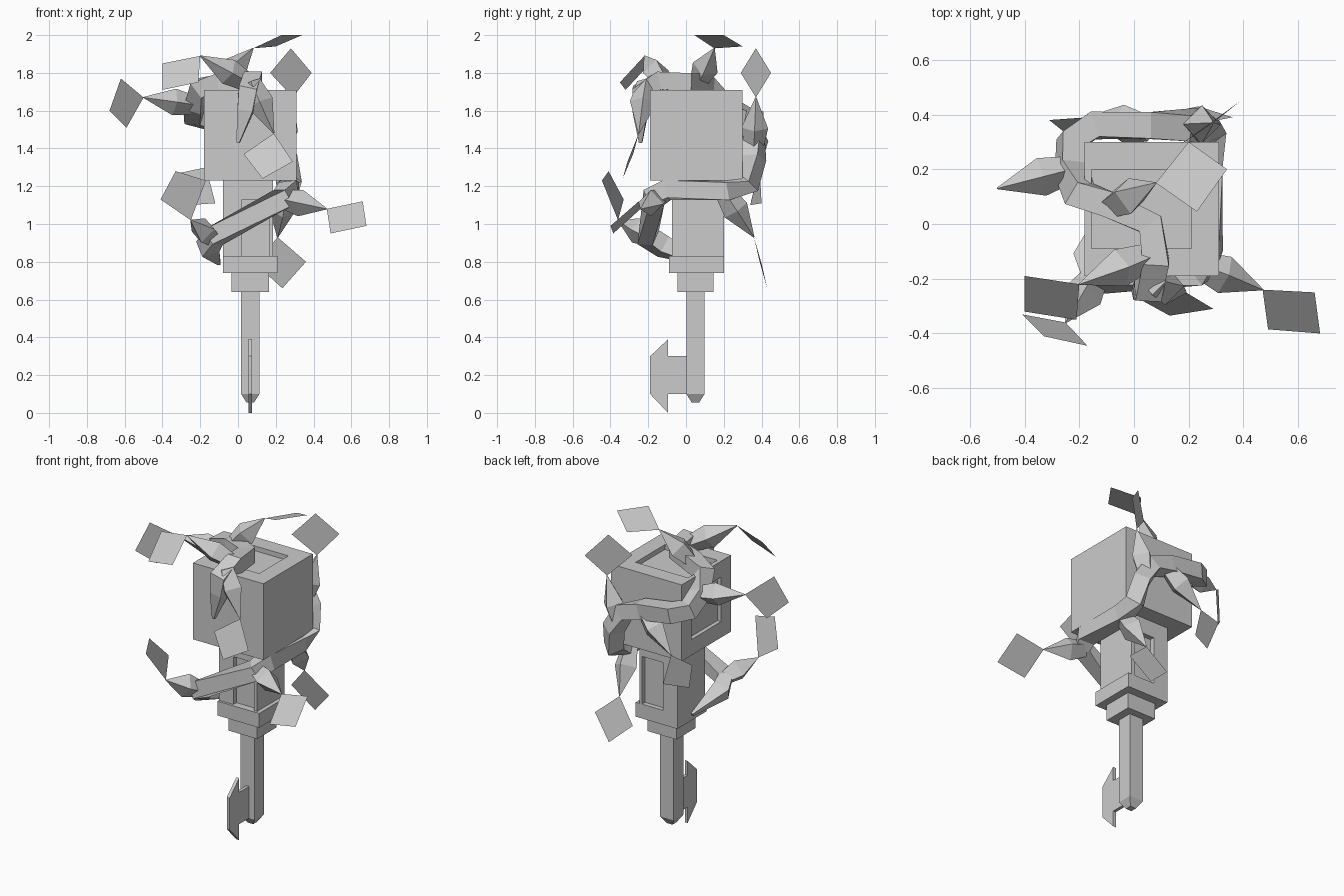
import bpy, bmesh
from mathutils import Vector

cube = bpy.data.objects.get("Cube")
if cube:
    bpy.data.objects.remove(cube, do_unlink=True)

# One plain stone colour for everything
stone = bpy.data.materials.new("stone_grey")
stone.use_nodes = True
stone.diffuse_color = (0.6, 0.6, 0.6, 1)
stone.node_tree.nodes["Principled BSDF"].inputs["Base Color"].default_value = (0.6, 0.6, 0.6, 1)

AXIS = Vector((0.065, 0.055, 0))


def finish(name, bm):
    bmesh.ops.recalc_face_normals(bm, faces=bm.faces)
    mesh = bpy.data.meshes.new(name)
    bm.to_mesh(mesh)
    bm.free()
    mesh.materials.append(stone)
    ob = bpy.data.objects.new(name, mesh)
    bpy.context.scene.collection.objects.link(ob)
    return ob


def box(name, lo, hi):
    bm = bmesh.new()
    bmesh.ops.create_cube(bm, size=1)
    for v in bm.verts:
        v.co = [lo[i] if v.co[i] < 0 else hi[i] for i in range(3)]
    return finish(name, bm)


def carve(ob, lo, hi):
    """Sink a rectangular panel into a block."""
    cutter = box("cutter", lo, hi)
    cutter.hide_render = True
    mod = ob.modifiers.new("panel", 'BOOLEAN')
    mod.operation = 'DIFFERENCE'
    mod.solver = 'EXACT'
    mod.object = cutter
    bpy.context.view_layer.objects.active = ob
    bpy.ops.object.modifier_apply(modifier=mod.name)
    bpy.data.objects.remove(cutter, do_unlink=True)


def loft(name, rings):
    """Skin a row of equal rings and cap both ends."""
    bm = bmesh.new()
    rows = [[bm.verts.new(p) for p in ring] for ring in rings]
    n = len(rows[0])
    for a, b in zip(rows, rows[1:]):
        for i in range(n):
            j = (i + 1) % n
            bm.faces.new((a[i], a[j], b[j], b[i]))
    bm.faces.new(rows[0])
    bm.faces.new(rows[-1])
    return finish(name, bm)


def square(p, tangent, ref, r):
    side = tangent.cross(ref).normalized()
    out = side.cross(tangent).normalized()
    return [p + (side * a + out * b) * r for a, b in ((1, 1), (-1, 1), (-1, -1), (1, -1))]


# Key head with panels sunk into the top and one side
head = box("key_head", (-0.18, -0.19, 1.23), (0.31, 0.30, 1.71))
carve(head, (-0.155, -0.09, 1.68), (0.21, 0.20, 1.8))
carve(head, (-0.3, -0.09, 1.33), (-0.155, 0.20, 1.61))

# Neck with front and back panels
neck = box("neck", (-0.08, -0.075, 0.74), (0.185, 0.2, 1.23))
carve(neck, (0.02, -0.2, 0.83), (0.165, -0.045, 1.13))
carve(neck, (0.02, 0.17, 0.83), (0.165, 0.3, 1.13))

# Stepped collars and the rod with a tapered tip
box("upper_collar", (-0.08, -0.09, 0.74), (0.21, 0.2, 0.83))
box("lower_collar", (-0.035, -0.045, 0.64), (0.165, 0.145, 0.74))
loft("rod", [square(Vector((0.065, 0.05, z)), Vector((0, 0, 1)), Vector((0, 1, 0)), r)
             for z, r in ((0.64, 0.048), (0.1, 0.048), (0.055, 0.02))])

# Key bit: flat arrow-shaped plate
bit = [(0.01, 0.3), (-0.095, 0.3), (-0.095, 0.39), (-0.19, 0.3),
       (-0.19, 0.1), (-0.095, 0), (-0.095, 0.1), (0.01, 0.1)]
loft("key_bit", [[(x, y, z) for y, z in bit] for x in (0.055, 0.075)])

# Vine winding over the head, round the back and across the neck
path = [Vector(p) for p in (
    (0, -.24, 1.43), (.04, -.24, 1.6), (.05, -.24, 1.7), (.08, -.14, 1.76),
    (.06, 0, 1.75), (-.09, .07, 1.75), (-.2, .11, 1.72), (-.23, .2, 1.63),
    (-.23, .3, 1.57), (-.15, .36, 1.55), (.05, .36, 1.52), (.18, .36, 1.47),
    (.25, .36, 1.35), (.27, .33, 1.22), (.27, .22, 1.18), (.27, -.1, 1.18),
    (.24, -.17, 1.14), (-.13, -.2, .93), (-.16, -.12, .88), (-.1, .08, .79))]
last = len(path) - 1
rings = []
for i, p in enumerate(path):
    before = (p - path[max(i - 1, 0)]).normalized()
    after = (path[min(i + 1, last)] - p).normalized()
    radial = p - AXIS
    radial.z = 0
    radial.normalize()
    up = Vector((0, 0, 1))
    ref = up if p.z > 1.73 else radial + up if p.z > 1.705 else radial
    r = 0.008 if i in (0, last) else 0.04 if i == 1 else 0.048
    rings.append(square(p, (before + after).normalized(), ref, r))
loft("vine", rings)

# Thorns, each carrying a square leaf at its tip: thorn base, then leaf corners from the tip
sprigs = {
    "side": ((-.23, .2, 1.63),
             [(-.5, .13, 1.67), (-.62, .01, 1.77), (-.68, -.05, 1.6), (-.59, .04, 1.51)]),
    "top": ((-.08, .07, 1.76),
            [(.08, .15, 1.93), (.2, .3, 1.94), (.34, .2, 2), (.23, .045, 2)]),
    "upper_front": ((.05, -.12, 1.75),
                    [(-.2, -.22, 1.89), (-.4, -.19, 1.85), (-.4, -.32, 1.71), (-.21, -.35, 1.75)]),
    "front": ((.07, -.21, 1.75),
              [(.19, -.25, 1.48), (.29, -.31, 1.33), (.13, -.335, 1.24), (.03, -.28, 1.37)]),
    "upper_back": ((.22, .36, 1.4),
                   [(.29, .37, 1.67), (.39, .45, 1.8), (.28, .37, 1.93), (.17, .29, 1.8)]),
    "back": ((.05, .35, 1.51),
             [(-.17, .39, 1.3), (-.31, .38, 1.27), (-.26, .34, 1.1), (-.12, .4, 1.11)]),
    "lower_front": ((-.14, -.19, .93),
                    [(-.25, -.36, 1.02), (-.41, -.33, 1.13), (-.33, -.41, 1.28), (-.17, -.445, 1.23)]),
    "lower_side": ((.24, -.15, 1.13),
                   [(.47, -.24, 1.08), (.66, -.25, 1.12), (.68, -.4, .99), (.49, -.385, .95)]),
    "lower_back": ((.25, .2, 1.17),
                   [(.21, .36, .93), (.36, .39, .8), (.235, .43, .66), (.09, .4, .79)]),
}
for name, (base, corners) in sprigs.items():
    base, tip = Vector(base), Vector(corners[0])
    d = (tip - base).normalized()
    ref = d.orthogonal()
    loft(name + "_thorn", [square(base.lerp(tip, t), d, ref, r)
                           for t, r in ((0, 0.035), (0.4, 0.05), (1, 0.002))])
    bm = bmesh.new()
    bm.faces.new([bm.verts.new(c) for c in corners])
    finish(name + "_leaf", bm)
